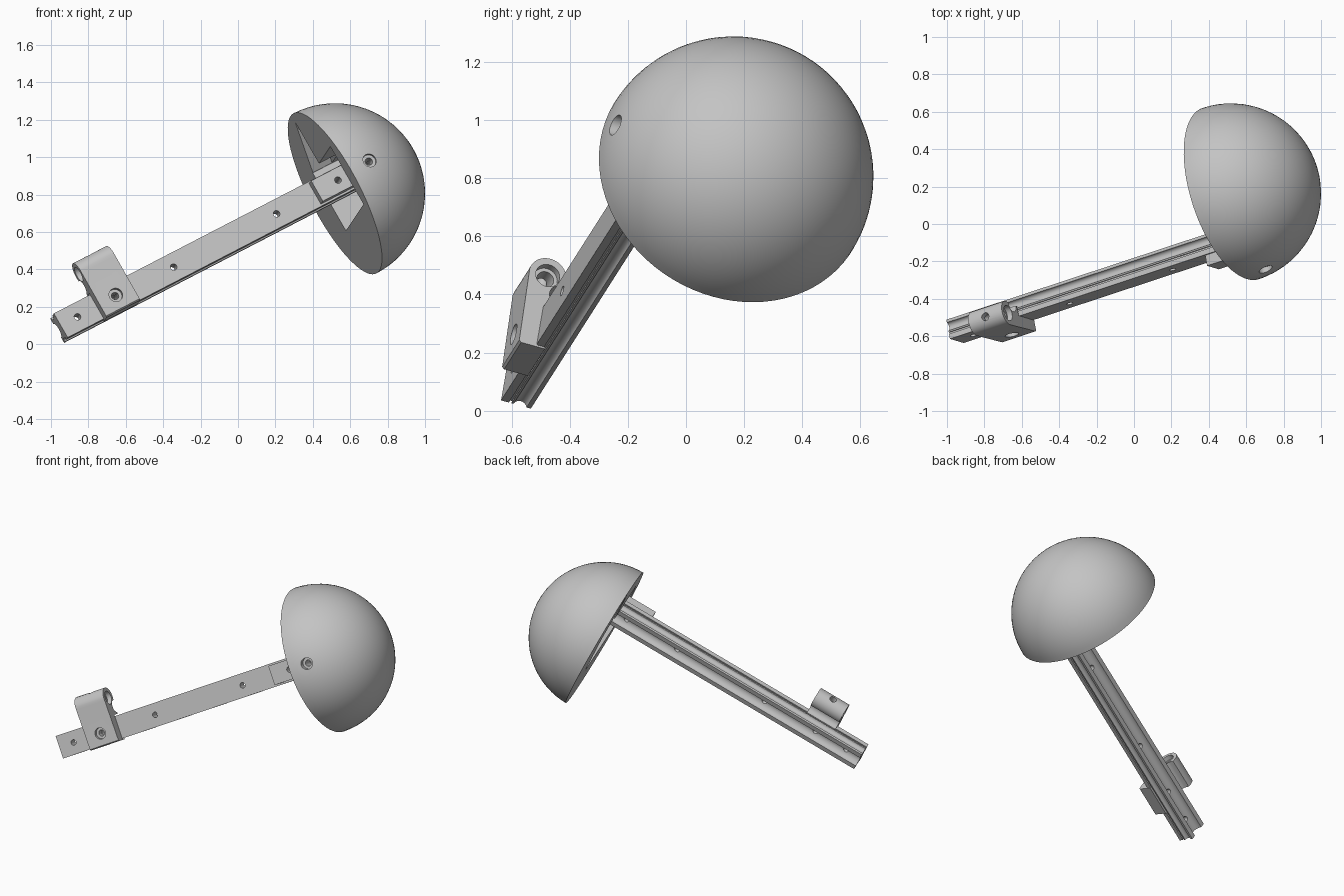
import bpy, bmesh, math
from mathutils import Matrix, Vector

if "Cube" in bpy.data.objects:
    bpy.data.objects.remove(bpy.data.objects["Cube"], do_unlink=True)

# Local frame: X along the rail, Y across it, Z out of its front face
U = Vector((0.852, 0.281, 0.441)).normalized()
W = Vector((-0.485, 0.15, 0.86))
W = (W - U * W.dot(U)).normalized()
N = U.cross(W)
FRAME = Matrix((U, W, N)).transposed().to_4x4()
FRAME.translation = Vector((0.518, 0.163, 0.806))

grey = bpy.data.materials.new("plain grey")
grey.use_nodes = True
grey.diffuse_color = (0.55, 0.55, 0.55, 1)
grey.node_tree.nodes["Principled BSDF"].inputs["Base Color"].default_value = (0.55, 0.55, 0.55, 1)


def finish(bm, name):
    bmesh.ops.recalc_face_normals(bm, faces=bm.faces)
    mesh = bpy.data.meshes.new(name)
    bm.to_mesh(mesh)
    bm.free()
    mesh.materials.append(grey)
    ob = bpy.data.objects.new(name, mesh)
    bpy.context.collection.objects.link(ob)
    ob.matrix_world = FRAME
    return ob


def extrude(name, outline, start, end, axis="X"):
    """Extrude a closed outline: (y, z) along X, or (x, y) along Z."""
    bm = bmesh.new()
    place = (lambda a, b: (start, a, b)) if axis == "X" else (lambda a, b: (a, b, start))
    step = Vector((end - start, 0, 0)) if axis == "X" else Vector((0, 0, end - start))
    face = bm.faces.new([bm.verts.new(place(a, b)) for a, b in outline])
    top = bmesh.ops.extrude_face_region(bm, geom=[face])["geom"]
    bmesh.ops.translate(bm, vec=step, verts=[v for v in top if isinstance(v, bmesh.types.BMVert)])
    return finish(bm, name)


def box(name, x, y, z):
    return extrude(name, [(y[0], z[0]), (y[1], z[0]), (y[1], z[1]), (y[0], z[1])], x[0], x[1])


def rod(center, radius, length, axis):
    """Cylindrical cutter along one local axis."""
    bm = bmesh.new()
    turn = {"X": Matrix.Rotation(math.pi / 2, 4, "Y"),
            "Y": Matrix.Rotation(math.pi / 2, 4, "X"), "Z": Matrix()}[axis]
    bmesh.ops.create_cone(bm, cap_ends=True, segments=32, radius1=radius, radius2=radius,
                          depth=length, matrix=Matrix.Translation(center) @ turn)
    return finish(bm, "hole_cutter")


def cut(ob, cutters):
    for c in cutters:
        c.hide_render = True
        mod = ob.modifiers.new("cut", "BOOLEAN")
        mod.operation, mod.solver, mod.object = "DIFFERENCE", "EXACT", c
    bpy.context.view_layer.update()
    deps = bpy.context.evaluated_depsgraph_get()
    mesh = bpy.data.meshes.new_from_object(ob.evaluated_get(deps))
    ob.modifiers.clear()
    ob.data = mesh
    for c in cutters:
        bpy.data.objects.remove(c, do_unlink=True)


def arc(cy, cz, r, a0, a1, steps=12):
    return [(cy + r * math.cos(math.radians(a0 + (a1 - a0) * i / steps)),
             cz + r * math.sin(math.radians(a0 + (a1 - a0) * i / steps))) for i in range(steps + 1)]


# Rail: flat front, slotted and hollowed sides, round channel in the back
FRONT, BACK, HALF = 0.303, 0.195, 0.075
side = [(HALF, FRONT), (HALF, 0.275), (0.066, 0.275), (0.066, 0.265), (HALF, 0.265)]
side += arc(0.081, 0.234, 0.024, 105, 255) + [(HALF, BACK)]
channel = arc(0, BACK, 0.042, 0, 90, 8)
right = side + channel
rail = extrude("rail", right + [(-y, z) for y, z in reversed(right[:-1])], -1.782, 0.19)
cut(rail, [rod((x, 0, 0.25), 0.018, 0.3, "Z") for x in (-1.677, -1.45, -1.074, -0.428, -0.055)])

# Dome: half ball, open box pocket, side recess and counterbored screw hole
bm = bmesh.new()
bmesh.ops.create_uvsphere(bm, u_segments=80, v_segments=40, radius=0.482,
                          matrix=Matrix.Rotation(math.pi / 2, 4, "Y"))
bmesh.ops.bisect_plane(bm, geom=bm.verts[:] + bm.edges[:] + bm.faces[:],
                       plane_co=(0, 0, 0), plane_no=(1, 0, 0), clear_inner=True, dist=1e-5)
bmesh.ops.holes_fill(bm, edges=[e for e in bm.edges if e.is_boundary], sides=0)
dome = finish(bm, "dome")
cut(dome, [
    box("pocket_cutter", (-0.1, 0.2), (-0.18, 0.18), (-0.17, 0.365)),
    extrude("recess_cutter", [(0.17, -0.17), (0.44, 0.02), (0.17, 0.02)], -0.1, 0.12),
    rod((0.122, 0, 0.4), 0.02, 0.24, "Z"),
    rod((0.122, 0, 0.5), 0.037, 0.12, "Z"),
])

# Clamp block joining the rail to the dome
block = box("clamp_block", (-0.187, 0.19), (-0.064, 0.064), (FRONT - 0.002, 0.362))
cut(block, [rod((x, 0, 0.33), 0.018, 0.2, "Z") for x in (-0.055, 0.122)])

# Bracket: foot on the rail with an arm ending in a round tube
outline = [(-0.084, 0.272), (-0.084, 0.358), (-0.077, 0.366), (0.19, 0.372)]
outline += arc(0.2, 0.306, 0.067, 85, -110, 20)
outline += arc(0.136, 0.249, 0.04, 30, 180, 10) + [(0.084, 0.249)]
outline += [(0.084, FRONT - 0.002), (-0.077, FRONT - 0.002), (-0.077, 0.272)]
bracket = extrude("bracket", outline, -1.555, -1.345)
cut(bracket, [
    rod((-1.45, 0.2, 0.306), 0.03, 0.4, "X"),
    rod((-1.345, 0.2, 0.306), 0.043, 0.06, "X"),
    rod((-1.555, 0.2, 0.306), 0.043, 0.06, "X"),
    rod((-1.45, 0.25, 0.306), 0.022, 0.1, "Y"),
    rod((-1.45, 0, 0.33), 0.02, 0.2, "Z"),
    rod((-1.45, 0, 0.37), 0.037, 0.05, "Z"),
])

# Smooth the round surfaces, keep the edges crisp
bpy.ops.object.select_all(action="DESELECT")
for ob in (rail, dome, block, bracket):
    ob.select_set(True)
bpy.context.view_layer.objects.active = dome
bpy.ops.object.shade_smooth_by_angle(angle=math.radians(30))
